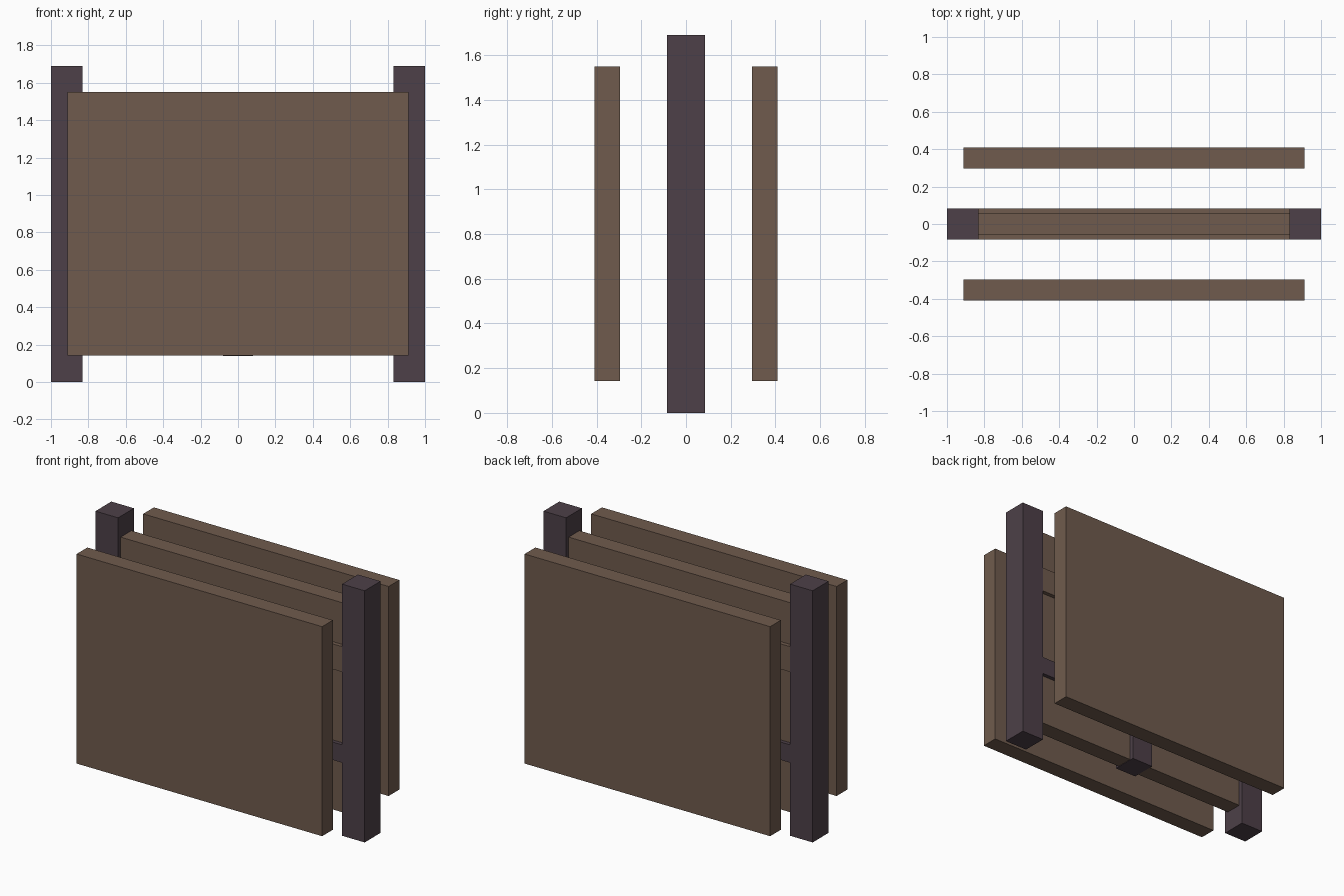
import bpy

if "Cube" in bpy.data.objects:
    bpy.data.objects.remove(bpy.data.objects["Cube"])


def material(name, color):
    mat = bpy.data.materials.new(name)
    mat.diffuse_color = (*color, 1)
    mat.use_nodes = True
    mat.node_tree.nodes["Principled BSDF"].inputs["Base Color"].default_value = mat.diffuse_color
    return mat


BROWN = material("brown_wood", (0.16, 0.105, 0.075))
DARK = material("dark_wood", (0.075, 0.051, 0.065))


def box(name, x, y, z, mat):
    """Box from (min, max) ranges on each axis."""
    bpy.ops.mesh.primitive_cube_add(size=1)
    ob = bpy.context.object
    ob.name = name
    ranges = (x, y, z)
    ob.location = [(a + b) / 2 for a, b in ranges]
    ob.scale = [b - a for a, b in ranges]
    bpy.ops.object.transform_apply(location=True, rotation=False, scale=True)
    ob.data.materials.append(mat)
    return ob


HALF = 0.084  # half thickness of posts and rails

# Three identical upright boards: front, middle, back
for name, y in (("front_board", -0.353), ("middle_board", 0), ("back_board", 0.353)):
    box(name, (-0.912, 0.912), (y - 0.057, y + 0.057), (0.143, 1.55), BROWN)

# Tall end posts
for name, x in (("left_post", -1 + HALF), ("right_post", 1 - HALF)):
    box(name, (x - HALF, x + HALF), (-HALF, HALF), (0, 1.69), DARK)

# Upper rail, let into the posts
box("upper_rail", (-0.956, 0.956), (-HALF, HALF), (1.10, 1.27), BROWN)

# Lower rail between the posts
box("lower_rail", (-0.912, 0.912), (-HALF + 0.001, HALF - 0.001), (0.49, 0.61), DARK)

# Short centre post crossing the lower rail
box("centre_post", (-0.08, 0.08), (-HALF, HALF), (0.14, 1.10), DARK)
